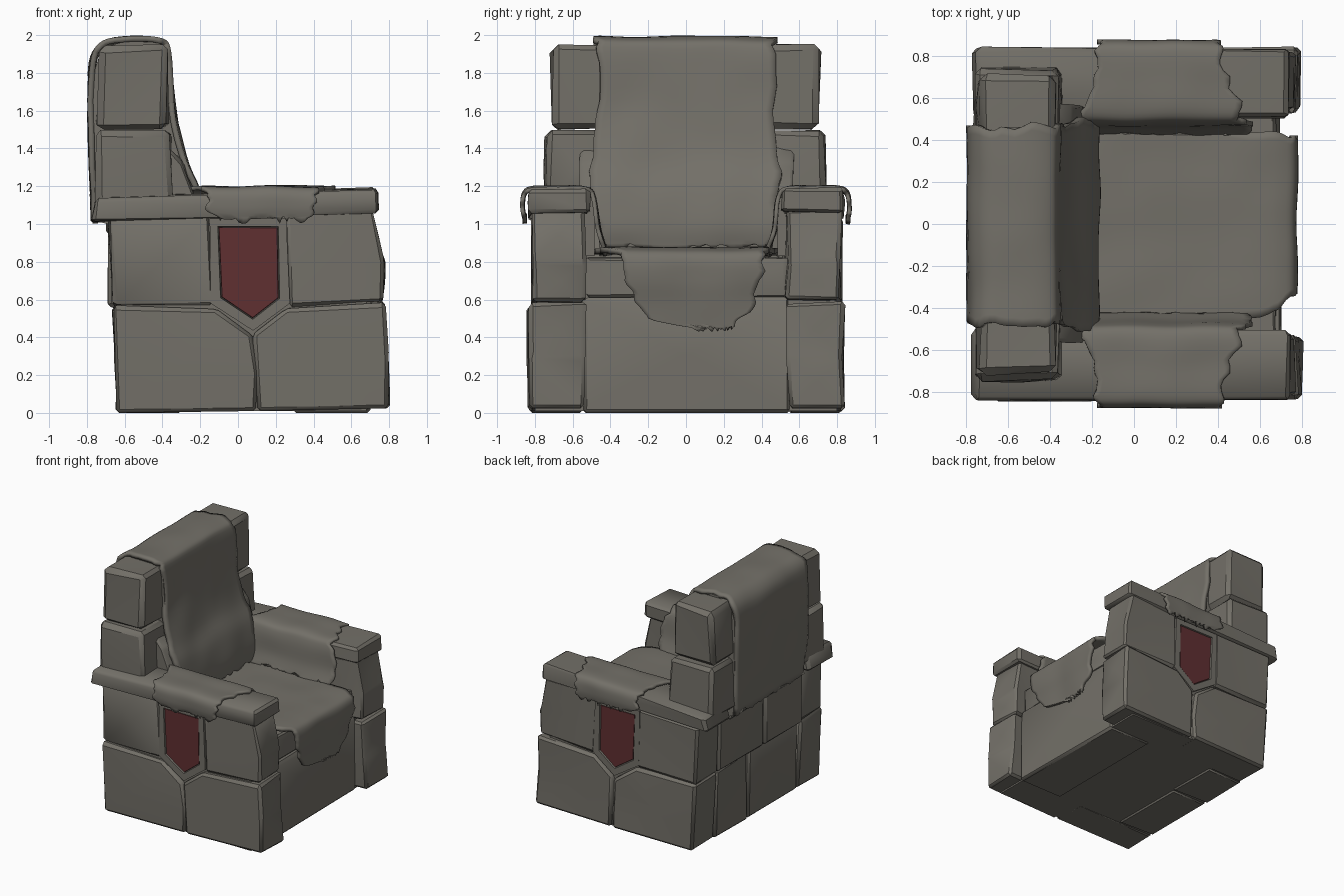
import bpy, bmesh, math, random
from mathutils import Vector, noise

if "Cube" in bpy.data.objects:
    bpy.data.objects.remove(bpy.data.objects["Cube"])

random.seed(7)


def material(name, rgb):
    m = bpy.data.materials.new(name)
    m.diffuse_color = (*rgb, 1)
    m.use_nodes = True
    m.node_tree.nodes["Principled BSDF"].inputs["Base Color"].default_value = m.diffuse_color
    return m


STONE = material("grey stone", (0.172, 0.162, 0.139))
RED = material("dark red", (0.115, 0.029, 0.031))


def finish(name, bm, angle, mats=(STONE,)):
    bmesh.ops.recalc_face_normals(bm, faces=bm.faces)
    mesh = bpy.data.meshes.new(name)
    bm.to_mesh(mesh)
    bm.free()
    for m in mats:
        mesh.materials.append(m)
    mesh.shade_smooth()
    mesh.set_sharp_from_angle(angle=math.radians(angle))
    ob = bpy.data.objects.new(name, mesh)
    bpy.context.collection.objects.link(ob)
    return ob


def prism_mesh(pts, y0, y1, jitter=0.0):
    """Solid from an (x, z) outline run from y0 to y1."""
    bm = bmesh.new()
    j = lambda: random.uniform(-jitter, jitter)
    rings = [[bm.verts.new((x + j(), y + j(), max(0, z + (j() if z > 0.03 else 0)))) for x, z in pts]
             for y in (y0, y1)]
    bm.faces.new(rings[0])
    bm.faces.new(rings[1])
    n = len(pts)
    for i in range(n):
        k = (i + 1) % n
        bm.faces.new((rings[0][i], rings[0][k], rings[1][k], rings[1][i]))
    bmesh.ops.recalc_face_normals(bm, faces=bm.faces)
    return bm


def stone(name, pts, y0, y1, bevel=0.018, jitter=0.010):
    """Rough cut stone: jittered outline, chipped edges, uneven faces."""
    bm = prism_mesh(pts, y0, y1, jitter)
    bmesh.ops.bevel(bm, geom=bm.edges[:], offset=bevel, segments=1, affect='EDGES', profile=0.5)
    for v in bm.verts:
        if v.co.z > 0.05:
            v.co += Vector([random.uniform(-0.006, 0.006) for _ in range(3)])
    bm.normal_update()
    for f in [f for f in bm.faces if f.calc_area() > 0.03]:
        if f.normal.z > -0.8:
            bmesh.ops.poke(bm, faces=[f], offset=random.uniform(-0.012, 0.012))
    return finish(name, bm, 36)


def rect(x0, x1, z0, z1):
    return [(x0, z0), (x1, z0), (x1, z1), (x0, z1)]


def smooth_rows(rows, steps=5):
    """Catmull-Rom through the control rows."""
    out = []
    v = [Vector(r) for r in rows]
    for i in range(len(v) - 1):
        a, b, c, d = v[max(i - 1, 0)], v[i], v[i + 1], v[min(i + 2, len(v) - 1)]
        for s in range(steps):
            t = s / steps
            out.append(0.5 * (2 * b + (c - a) * t + (2 * a - 5 * b + 4 * c - d) * t * t
                              + (3 * b - a - 3 * c + d) * t ** 3))
    return out + [v[-1]]


def cloth(name, rows, place, ragged=0.012, thick=0.03, cols=24):
    """Draped sheet. Rows are (u, z, low, high); place maps (u, w, z) to space."""
    bm = bmesh.new()
    grid = []
    for k, (u, z, lo, hi) in enumerate(smooth_rows(rows)):
        lo += ragged * 2 * noise.noise((k * 0.37, 1.3, lo))
        hi += ragged * 2 * noise.noise((k * 0.37, 7.7, hi))
        line = []
        for i in range(cols + 1):
            p = Vector(place(u, lo + (hi - lo) * i / cols, z))
            line.append(bm.verts.new(p + noise.noise_vector(p * 4) * 0.011))
        grid.append(line)
    for line in (grid[0], grid[-1]):          # torn hems
        for vert in line:
            vert.co.z += random.uniform(-ragged, ragged)
    for a, b in zip(grid, grid[1:]):
        for i in range(cols):
            bm.faces.new((a[i], a[i + 1], b[i + 1], b[i]))
    ob = finish(name, bm, 60)
    mod = ob.modifiers.new("thickness", 'SOLIDIFY')
    mod.thickness = thick
    mod.offset = 0
    return ob


# Inner core that closes the joints
finish("seat_core", prism_mesh(rect(-0.62, 0.66, 0.01, 0.82), -0.6, 0.6), 30)

# Side stone outlines (x, z)
LOWER_REAR = [(-0.635, 0.0), (0.09, 0.01), (0.095, 0.2), (0.07, 0.42), (-0.12, 0.555), (-0.665, 0.56)]
LOWER_FRONT = [(0.10, 0.01), (0.80, 0.025), (0.785, 0.3), (0.77, 0.585), (0.25, 0.56), (0.085, 0.42)]
UPPER_REAR = [(-0.665, 0.565), (-0.13, 0.565), (-0.15, 1.05), (-0.69, 1.03)]
UPPER_FRONT = [(0.26, 0.565), (0.765, 0.595), (0.765, 0.8), (0.71, 1.08), (0.25, 1.06)]
SHIELD = [(-0.15, 1.03), (-0.145, 0.58), (0.08, 0.435), (0.275, 0.58), (0.255, 1.03)]

ARM_CLOTH = [(0.858, 1.03, -0.13, 0.36), (0.866, 1.09, -0.15, 0.39), (0.855, 1.16, -0.16, 0.41),
             (0.81, 1.187, -0.16, 0.42), (0.68, 1.187, -0.18, 0.47), (0.53, 1.183, -0.24, 0.50),
             (0.487, 1.13, -0.28, 0.52), (0.465, 0.97, -0.29, 0.56), (0.43, 0.86, -0.29, 0.56)]

for s, side in ((-1, "right"), (1, "left")):
    # Side walls
    finish(f"{side}_wall_core", prism_mesh(rect(-0.62, 0.68, 0.01, 1.09), s * 0.54, s * 0.80), 30)
    stone(f"{side}_lower_rear_stone", LOWER_REAR, s * 0.54, s * 0.835)
    stone(f"{side}_lower_front_stone", LOWER_FRONT, s * 0.54, s * 0.835)
    stone(f"{side}_upper_rear_stone", UPPER_REAR, s * 0.53, s * 0.82)
    stone(f"{side}_upper_front_stone", UPPER_FRONT, s * 0.53, s * 0.815)

    # Shield: raised frame with a red panel
    bm = prism_mesh(SHIELD, s * 0.6, s * 0.82)
    face = next(f for f in bm.faces if f.normal.y * s > 0.9)
    bmesh.ops.inset_region(bm, faces=[face], thickness=0.06, depth=0)
    bmesh.ops.inset_region(bm, faces=[face], thickness=0.006, depth=-0.025)
    rim = bmesh.ops.inset_region(bm, faces=[face], thickness=0.004, depth=0.018)["faces"]
    for f in rim + [face]:
        f.material_index = 1
    finish(f"{side}_shield", bm, 30, (STONE, RED))

    # Arm slab and its cloth, with the packed body under the cloth
    stone(f"{side}_arm_slab", [(-0.775, 1.01), (0.74, 1.06), (0.74, 1.19), (-0.75, 1.14)],
          s * 0.505, s * 0.835, 0.02, 0.005)
    finish(f"{side}_arm_padding", prism_mesh(rect(-0.24, 0.48, 0.83, 1.14), s * 0.485, s * 0.60), 30)
    cloth(f"{side}_arm_cloth", ARM_CLOTH, lambda u, w, z: (w, s * u, z), 0.03, 0.022)

    # Back posts and a broken chip wedged at their foot
    stone(f"{side}_lower_post", [(-0.76, 1.08), (-0.33, 1.08), (-0.36, 1.495), (-0.75, 1.495)],
          s * 0.40, s * 0.74, 0.028)
    stone(f"{side}_upper_post", [(-0.75, 1.50), (-0.37, 1.50), (-0.375, 1.95), (-0.73, 1.95)],
          s * 0.40, s * 0.71, 0.034)
    stone(f"{side}_post_chip", [(-0.42, 1.13), (-0.23, 1.13), (-0.29, 1.33), (-0.38, 1.42)],
          s * 0.45, s * 0.56, 0.015)

    # Stones of the rear wall and front
    a, b = (-0.54, 0.10) if s < 0 else (0.11, 0.54)
    stone(f"{side}_rear_lower_stone", rect(-0.645, -0.3, 0, 0.56), a, b)
    stone(f"{side}_rear_upper_stone", rect(-0.68, -0.3, 0.565, 1.05), a - 0.15 * (s > 0), b - 0.15 * (s < 0))
    a, b = (-0.54, 0.08) if s < 0 else (0.09, 0.54)
    stone(f"{side}_front_upper_stone", rect(0.3, 0.68, 0.61, 0.82), a, b)

# Front foundation
stone("front_lower_stone", rect(0.3, 0.70, 0, 0.60), -0.55, 0.55, 0.018)

# Back body and the cloth over it
BODY = [(-0.70, 0.95), (-0.26, 0.85), (-0.26, 1.15), (-0.37, 1.5), (-0.39, 1.93), (-0.72, 1.93)]
stone("back_body", BODY, -0.43, 0.43)
BACK_CLOTH = [(-0.76, 1.02, -0.45, 0.44), (-0.775, 1.4, -0.46, 0.45), (-0.775, 1.8, -0.47, 0.46),
              (-0.725, 1.94, -0.47, 0.46), (-0.60, 1.973, -0.47, 0.46), (-0.42, 1.967, -0.47, 0.46),
              (-0.37, 1.90, -0.47, 0.46), (-0.345, 1.6, -0.47, 0.47), (-0.29, 1.35, -0.50, 0.49),
              (-0.215, 1.18, -0.51, 0.48), (-0.18, 1.0, -0.48, 0.47), (-0.19, 0.88, -0.43, 0.44)]
cloth("back_cloth", BACK_CLOTH, lambda u, w, z: (u, w, z), 0.02, 0.03)

# Closed ends of the back cloth, gathered between cloth and posts
for s, side in ((-1, "right"), (1, "left")):
    outline = [(r[0] * 0.99, r[1] - 0.005) for r in BACK_CLOTH]
    finish(f"{side}_back_cloth_fold", prism_mesh(outline, s * 0.42, s * 0.46), 40)

# Seat cloth with its torn flap in front
SEAT_CLOTH = [(-0.32, 0.85, -0.48, 0.48), (0.1, 0.855, -0.47, 0.47), (0.55, 0.86, -0.45, 0.44),
              (0.70, 0.855, -0.37, 0.43), (0.755, 0.82, -0.33, 0.42), (0.76, 0.70, -0.31, 0.39),
              (0.745, 0.58, -0.25, 0.36), (0.735, 0.50, -0.19, 0.30), (0.73, 0.45, 0.06, 0.25)]
cloth("seat_cloth", SEAT_CLOTH, lambda u, w, z: (u, w, z), 0.02, 0.028)
